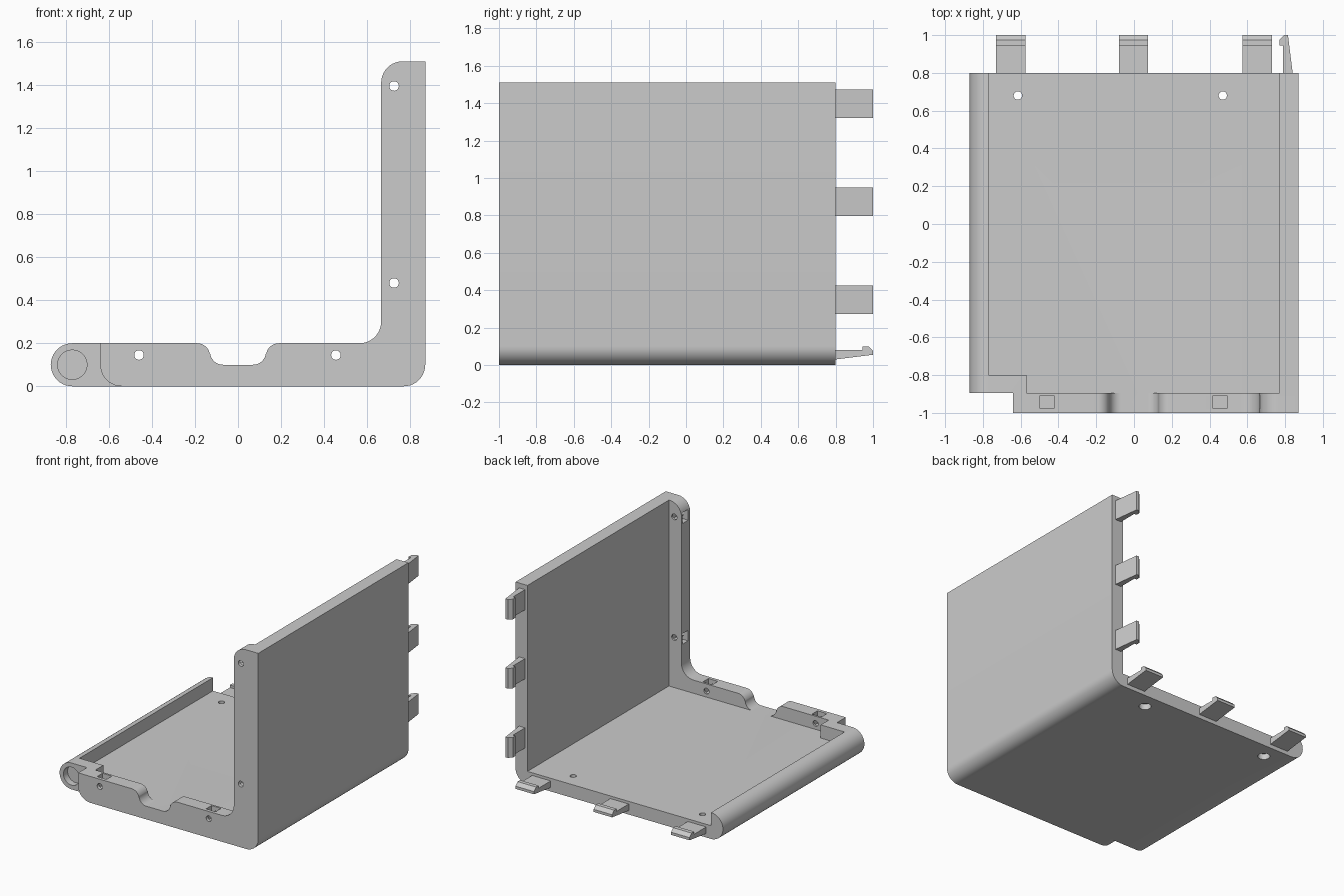
import bpy, bmesh
from math import cos, sin, radians, pi
from mathutils import Matrix, Vector

cube = bpy.data.objects.get("Cube")
if cube:
    bpy.data.objects.remove(cube, do_unlink=True)

grey = bpy.data.materials.new("plain_grey")
grey.use_nodes = True
colour = (0.6, 0.6, 0.6, 1)
grey.diffuse_color = colour
grey.node_tree.nodes["Principled BSDF"].inputs["Base Color"].default_value = colour


def make(name, bm):
    bmesh.ops.recalc_face_normals(bm, faces=bm.faces)
    mesh = bpy.data.meshes.new(name)
    bm.to_mesh(mesh)
    bm.free()
    mesh.materials.append(grey)
    ob = bpy.data.objects.new(name, mesh)
    bpy.context.collection.objects.link(ob)
    return ob


def arc(cx, cz, r, start, end, steps=10):
    angles = [radians(start + (end - start) * i / steps) for i in range(steps + 1)]
    return [(cx + r * cos(a), cz + r * sin(a)) for a in angles]


def extrude(name, points, place, depth):
    """Prism from a flat outline; place() maps (u, v) to 3D."""
    bm = bmesh.new()
    face = bm.faces.new([bm.verts.new(place(u, v)) for u, v in points])
    ext = bmesh.ops.extrude_face_region(bm, geom=[face])
    verts = [e for e in ext["geom"] if isinstance(e, bmesh.types.BMVert)]
    bmesh.ops.translate(bm, verts=verts, vec=depth)
    return make(name, bm)


def extrude_y(name, points, y0, y1):
    return extrude(name, points, lambda x, z: (x, y0, z), (0, y1 - y0, 0))


def box(name, lo, hi):
    bm = bmesh.new()
    bmesh.ops.create_cube(bm, size=1)
    lo, hi = Vector(lo), Vector(hi)
    bmesh.ops.scale(bm, verts=bm.verts, vec=hi - lo)
    bmesh.ops.translate(bm, verts=bm.verts, vec=(lo + hi) / 2)
    return make(name, bm)


def rod(name, centre, r, length, axis, sides=32):
    bm = bmesh.new()
    rot = Matrix.Rotation(pi / 2, 4, "X") if axis == "Y" else Matrix()
    bmesh.ops.create_cone(bm, cap_ends=True, segments=sides, radius1=r, radius2=r,
                          depth=length, matrix=Matrix.Translation(centre) @ rot)
    return make(name, bm)


def combine(ob, other, operation):
    mod = ob.modifiers.new("combine", "BOOLEAN")
    mod.operation, mod.solver, mod.object = operation, "EXACT", other
    bpy.context.view_layer.update()
    result = ob.evaluated_get(bpy.context.evaluated_depsgraph_get())
    mesh = bpy.data.meshes.new_from_object(result)
    ob.modifiers.clear()
    ob.data = mesh
    bpy.data.objects.remove(other, do_unlink=True)


BACK, STEP, FRONT = 0.8, -0.895, -1.0
TOP, SIDE, INNER = 1.51, 0.87, 0.77

# Floor, side wall and rounded left barrel in one section
section = (arc(-INNER, 0.1, 0.1, 90, 270, 20) + arc(INNER, 0.1, 0.1, -90, 0)
           + [(SIDE, TOP), (INNER, TOP), (INNER, 0.1), (-INNER, 0.1)])
shell = extrude_y("shell", section, STEP, BACK)

# L-shaped front frame with a cable notch
notch = [(-x, z) for x, z in arc(0.19, 0.14, 0.06, 90, 180)] 
notch = (arc(-0.19, 0.14, 0.06, 90, 0) + arc(-0.07, 0.16, 0.06, 180, 270))
frame = (arc(-0.54, 0.1, 0.1, 180, 270) + arc(INNER, 0.1, 0.1, -90, 0)
         + [(SIDE, TOP)] + arc(0.765, TOP - 0.1, 0.1, 90, 180)
         + arc(0.565, 0.3, 0.1, 0, -90)
         + [(-x, z) for x, z in notch] + notch[::-1] + [(-0.64, 0.2)])
combine(shell, extrude_y("front_frame", frame, FRONT, STEP), "UNION")

# Corner block joining the frame to the barrel
combine(shell, box("corner_block", (-INNER, STEP, 0.1), (-0.57, -0.8, 0.2)), "UNION")

# Screw holes and square nut pockets in the front frame
for x in (-0.46, 0.455):
    combine(shell, rod("hole", (x, -0.94, 0.145), 0.022, 0.3, "Y"), "DIFFERENCE")
    combine(shell, box("pocket", (x - 0.04, -0.975, 0.105), (x + 0.04, -0.91, 0.3)), "DIFFERENCE")
for z in (0.48, 1.395):
    combine(shell, rod("hole", (0.725, -0.94, z), 0.022, 0.3, "Y"), "DIFFERENCE")
    combine(shell, box("pocket", (0.6, -0.975, z - 0.04), (0.765, -0.91, z + 0.04)), "DIFFERENCE")

# Floor screw holes, counterbored underneath
for x in (-0.615, 0.47):
    combine(shell, rod("hole", (x, 0.68, 0.1), 0.022, 0.4, "Z"), "DIFFERENCE")
    combine(shell, rod("counterbore", (x, 0.68, 0), 0.043, 0.09, "Z"), "DIFFERENCE")

# Blind hinge socket in the barrel end
combine(shell, rod("socket", (-INNER, STEP, 0.1), 0.068, 0.1, "Y", 48), "DIFFERENCE")

# Snap clips along the back edges of floor and side wall
hook = [(BACK, 0.03), (1.0, 0.055), (1.0, 0.075), (0.975, 0.1),
        (0.945, 0.1), (0.945, 0.08), (BACK, 0.08)]
for i, x in enumerate((-0.73, -0.08, 0.575)):
    extrude(f"floor_clip_{i + 1}", hook, lambda y, h: (x, y, h), (0.155, 0, 0))
for i, z in enumerate((0.272, 0.797, 1.32)):
    extrude(f"wall_clip_{i + 1}", hook, lambda y, h: (SIDE - h, y, z), (0, 0, 0.153))

# Smooth the rounded surfaces, keep the edges sharp
bpy.ops.object.select_all(action="DESELECT")
shell.select_set(True)
bpy.context.view_layer.objects.active = shell
bpy.ops.object.shade_smooth_by_angle(angle=radians(30))
